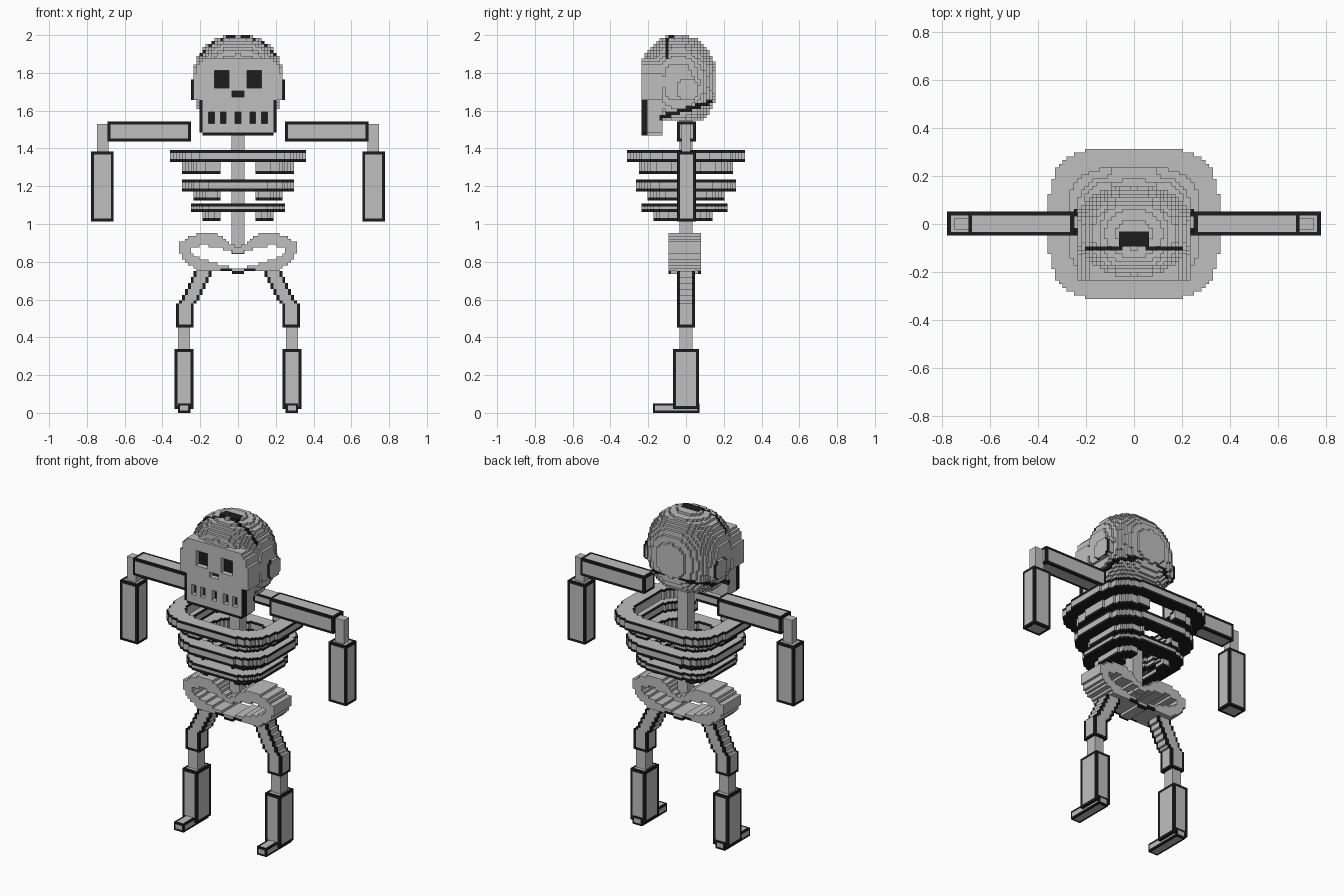
import bpy, bmesh, math

cube = bpy.data.objects.get("Cube")
if cube:
    bpy.data.objects.remove(cube, do_unlink=True)

V = 1 / 64  # voxel size


def make_material(name, value):
    m = bpy.data.materials.new(name)
    m.use_nodes = True
    col = (value, value, value, 1)
    m.diffuse_color = col
    bsdf = next(n for n in m.node_tree.nodes if n.type == 'BSDF_PRINCIPLED')
    bsdf.inputs["Base Color"].default_value = col
    bsdf.inputs["Roughness"].default_value = 0.9
    return m


BONE = make_material("bone grey", 0.52)
DARK = make_material("outline black", 0.012)


def add_object(name, mesh):
    mesh.materials.append(BONE)
    mesh.materials.append(DARK)
    ob = bpy.data.objects.new(name, mesh)
    bpy.context.collection.objects.link(ob)
    return ob


def box(name, lo, hi, frame=0.0):
    """Box whose edges carry a dark band of the given width."""
    bm = bmesh.new()
    bmesh.ops.create_cube(bm, size=1)
    for v in bm.verts:
        v.co = [(l + h) / 2 + c * (h - l) for l, h, c in zip(lo, hi, v.co)]
    if frame:
        ring = bmesh.ops.inset_individual(bm, faces=bm.faces[:], thickness=frame,
                                          use_even_offset=True)
        for f in ring["faces"]:
            f.material_index = 1
    me = bpy.data.meshes.new(name)
    bm.to_mesh(me)
    bm.free()
    return add_object(name, me)


def voxel_part(name, lo, hi, inside, dark):
    """Blocky skin of the region inside(x, y, z); dark(x, y, z, normal, has) picks black faces."""
    ranges = [range(math.floor(l / V + 0.01), math.ceil(h / V - 0.01)) for l, h in zip(lo, hi)]

    def centre(k):
        return [(c + 0.5) * V for c in k]

    cells = {(i, j, k) for i in ranges[0] for j in ranges[1] for k in ranges[2]
             if inside(*centre((i, j, k)))}
    verts, faces, mats = {}, [], []
    for cell in sorted(cells):
        def has(di, dj, dk):
            return (cell[0] + di, cell[1] + dj, cell[2] + dk) in cells
        for axis in range(3):
            for sign in (-1, 1):
                n = [0, 0, 0]
                n[axis] = sign
                if has(*n):
                    continue
                quad = []
                for du, dv in ((0, 0), (1, 0), (1, 1), (0, 1)):
                    c = list(cell)
                    c[axis] += sign > 0
                    c[(axis + 1) % 3] += du
                    c[(axis + 2) % 3] += dv
                    quad.append(verts.setdefault(tuple(c), len(verts)))
                faces.append(quad if sign > 0 else quad[::-1])
                mats.append(int(bool(dark(*centre(cell), n, has))))
    me = bpy.data.meshes.new(name)
    me.from_pydata([[c * V for c in v] for v in verts], [], faces)
    me.polygons.foreach_set("material_index", mats)
    return add_object(name, me)


def lerp(points, x):
    for (x0, y0), (x1, y1) in zip(points, points[1:]):
        if x <= x1:
            return y0 + (y1 - y0) * (x - x0) / (x1 - x0)
    return points[-1][1]


# Skull: rounded cranium, flat face slab, jaw and temple discs
def face_hole(x, z):
    ax = abs(x)
    eye = 0.04 < ax < 0.12 and 1.725 < z < 1.81
    nose = ax < 0.035 and 1.67 < z < 1.70
    tooth_gap = 1.53 < z < 1.60 and any(abs(ax - c) < 0.015 for c in (0, 0.078, 0.141))
    return eye or nose or tooth_gap


def skull_inside(x, y, z):
    ax = abs(x)
    if face_hole(x, z) and y < -0.203:
        return False
    cranium = z > 1.55 and ((ax / 0.24) ** 2.3 + (abs(y + 0.04) / 0.2) ** 2.3
                            + (abs(z - 1.75) / 0.25) ** 2.3) < 1
    temple = ax < 0.25 and math.hypot(y - 0.01, z - 1.71) < 0.06
    face = -0.235 < y < -0.13 and 1.465 < z < 1.88
    if face and z > 1.7:
        face = (ax / 0.235) ** 2.6 + ((z - 1.7) / 0.24) ** 2.6 < 1
    elif face:
        face = ax < (0.205 if z < 1.65 else 0.232) and (z > 1.49 or ax < 0.19)
    return cranium or temple or face


def skull_dark(x, y, z, n, has):
    ax = abs(x)
    if face_hole(x, z) and y < -0.17:
        return n[1] < 0
    crown = z > 1.98 and ax < 0.065 and -0.095 < y < -0.03
    crack = ax > 0.05 and z > 1.88 and -0.11 < y < -0.09
    jaw_edge = y < -0.2 and z < 1.65 and (ax > 0.188 or z < 1.482)
    base_edge = y > -0.14 and z < 1.68 and ax > 0.05 and abs(z - 1.605 - 0.3 * y) < 0.012
    temple_rim = ax > 0.234 and not (has(0, 1, 0) and has(0, -1, 0)) and n[0] == 0
    return crown or crack or jaw_edge or base_edge or temple_rim


voxel_part("skull", (-0.27, -0.26, 1.45), (0.27, 0.18, 2.0), skull_inside, skull_dark)

# Spine
box("spine", (-0.035, -0.035, 0.84), (0.035, 0.035, 1.57))


# Rib hoops: wide upper band over a narrower lower band notched at the middle
def rib_hoop(name, a, b, cy, z0, zm, z1):
    def oval(x, y, off):
        return (abs(x) / (a - off)) ** 3.5 + (abs(y - cy) / (b - off)) ** 3.5 < 1

    def inside(x, y, z):
        if z > zm:
            return z < z1 and oval(x, y, 0) and not oval(x, y, 0.085)
        return z > z0 and abs(x) > 0.1 and oval(x, y, 0.065) and not oval(x, y, 0.12)

    def dark(x, y, z, n, has):
        return n[2] <= 0 and not (has(0, 0, 1) and has(0, 0, -1))

    voxel_part(name, (-a - V, cy - b - V, z0 - V), (a + V, cy + b + V, z1 + V), inside, dark)


rib_hoop("upper_ribs", 0.355, 0.32, 0.0, 1.265, 1.33, 1.395)
rib_hoop("middle_ribs", 0.30, 0.265, 0.0, 1.125, 1.175, 1.24)
rib_hoop("lower_ribs", 0.25, 0.23, -0.012, 1.015, 1.06, 1.115)

# Pelvis: lobed ring extruded front to back, mirrored about x = 0
TOP = [(0, 0.87), (0.07, 0.92), (0.11, 0.95), (0.2, 0.955), (0.27, 0.925), (0.32, 0.895)]
BOTTOM = [(0, 0.735), (0.08, 0.75), (0.2, 0.75), (0.25, 0.78), (0.29, 0.82), (0.32, 0.865)]
HOLE_TOP = [(0, 0.84), (0.05, 0.855), (0.1, 0.88), (0.2, 0.885), (0.26, 0.86)]
HOLE_BOTTOM = [(0, 0.765), (0.1, 0.785), (0.2, 0.82), (0.26, 0.855)]


def pelvis_inside(x, y, z):
    ax = abs(x)
    if ax > 0.32 or not -0.1 < y < 0.085:
        return False
    hole = ax < 0.26 and lerp(HOLE_BOTTOM, ax) < z < lerp(HOLE_TOP, ax)
    return lerp(BOTTOM, ax) < z < lerp(TOP, ax) and not hole


def pelvis_dark(x, y, z, n, has):
    front_back = y < -0.08 or y > 0.063
    return front_back and n[2] <= 0 and abs(x) < 0.1 and z < 0.79 and not has(0, 0, -1)


voxel_part("pelvis", (-0.34, -0.11, 0.72), (0.34, 0.1, 0.97), pelvis_inside, pelvis_dark)


# Thighs: slanted stepped bars with dark edges
def thigh_centre(z):
    return round((0.285 - max(0, z - 0.55) * 0.545) / V) * V


def thigh_dark(x, y, z, n, has):
    return (abs(abs(x) - thigh_centre(z)) > 0.035) + (abs(y) > 0.035) + (z < 0.466) >= 2


for side, s in (("left", 1), ("right", -1)):
    voxel_part(side + "_thigh", (-0.36, -0.047, 0.453), (0.36, 0.047, 0.785),
               lambda x, y, z: x * s > 0 and abs(abs(x) - thigh_centre(z)) < 0.05, thigh_dark)

    # Straight limb pieces
    def limb(name, x0, x1, ys, zs, frame=0.0):
        xs = sorted((x0 * s, x1 * s))
        box(side + "_" + name, (xs[0], ys[0], zs[0]), (xs[1], ys[1], zs[1]), frame)

    limb("upper_arm", 0.25, 0.69, (-0.048, 0.052), (1.438, 1.543), V)
    limb("elbow", 0.685, 0.747, (-0.025, 0.025), (1.37, 1.53))
    limb("forearm", 0.658, 0.778, (-0.048, 0.052), (1.013, 1.383), V)
    limb("knee", 0.253, 0.318, (-0.035, 0.035), (0.33, 0.46))
    limb("shin", 0.235, 0.335, (-0.068, 0.068), (0.02, 0.338), V)
    limb("foot", 0.252, 0.318, (-0.175, 0.072), (0.0, 0.05), 0.012)
